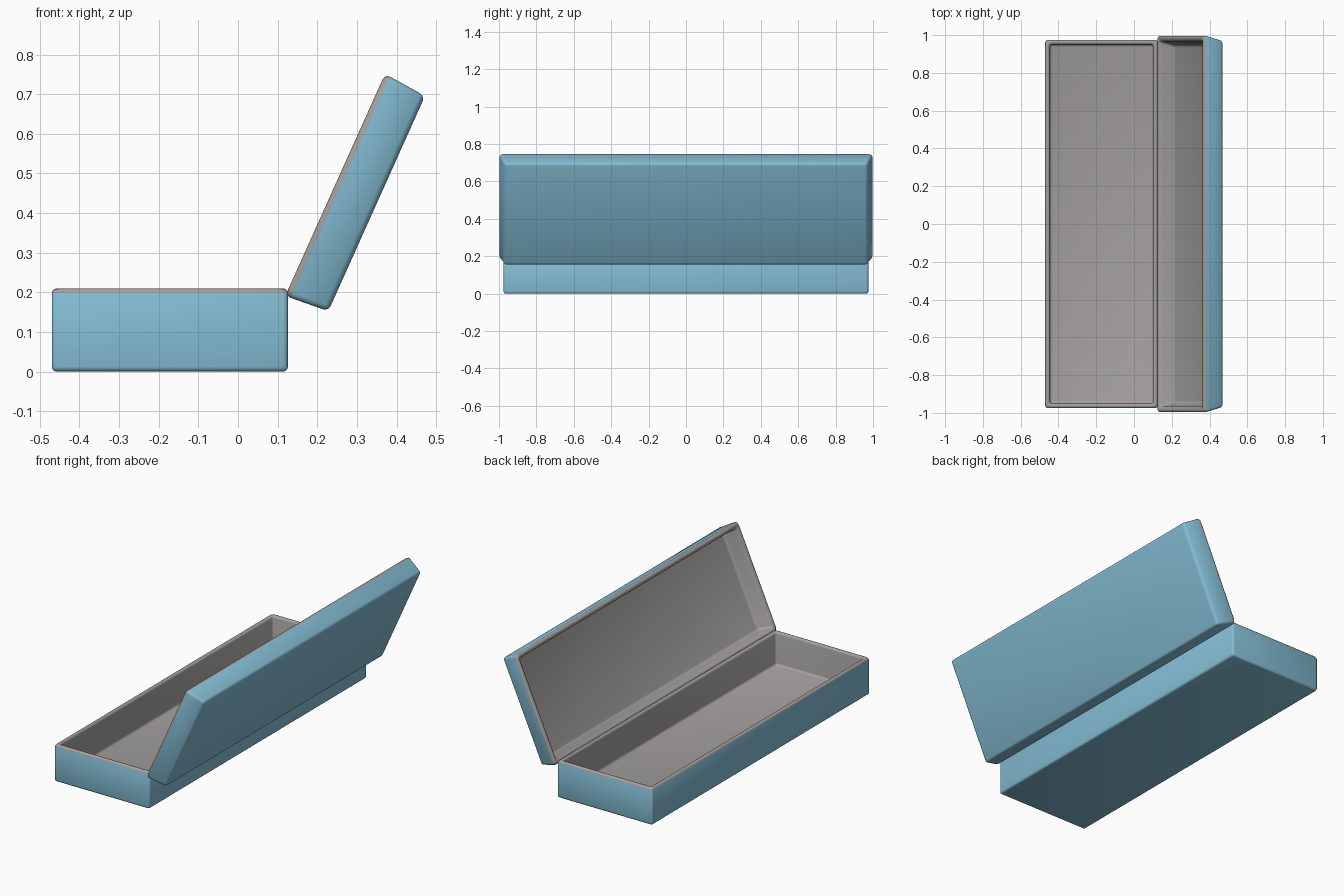
import bpy, bmesh, math

cube = bpy.data.objects.get("Cube")
if cube:
    bpy.data.objects.remove(cube, do_unlink=True)


def make_material(name, rgb):
    mat = bpy.data.materials.new(name)
    mat.use_nodes = True
    mat.diffuse_color = (*rgb, 1)
    mat.node_tree.nodes["Principled BSDF"].inputs["Base Color"].default_value = (*rgb, 1)
    return mat


blue = make_material("blue shell", (0.23, 0.51, 0.66))
grey = make_material("grey lining", (0.37, 0.355, 0.35))


def open_tray(name, sx, sy, height, wall, bevel, taper=1.0):
    """Hollow rounded tray, open upwards; taper scales its closed side."""
    def rectangle(scale, inset, z):
        x, y = sx * scale / 2 - inset, sy * scale / 2 - inset
        return [bm.verts.new((a * x, b * y, z))
                for a, b in ((-1, -1), (1, -1), (1, 1), (-1, 1))]

    bm = bmesh.new()
    floor_scale = taper + (1 - taper) * wall / height
    loops = [rectangle(taper, 0, 0), rectangle(1, 0, height),
             rectangle(1, wall, height), rectangle(floor_scale, wall, wall)]
    for low, high in zip(loops, loops[1:]):
        for i in range(4):
            j = (i + 1) % 4
            bm.faces.new((low[i], low[j], high[j], high[i]))
    bm.faces.new(loops[0][::-1])
    bm.faces.new(loops[-1])
    bmesh.ops.bevel(bm, geom=bm.edges[:], offset=bevel, segments=3,
                    profile=0.5, affect='EDGES', clamp_overlap=True)
    bmesh.ops.recalc_face_normals(bm, faces=bm.faces[:])

    # Lining covers the inside and the rounded rim
    for face in bm.faces:
        c = face.calc_center_median()
        scale = taper + (1 - taper) * c.z / height
        inside = (c.z > wall / 2 and abs(c.x) < sx * scale / 2 - wall / 2
                  and abs(c.y) < sy * scale / 2 - wall / 2)
        face.material_index = int(inside or c.z > height - bevel)
        face.smooth = True
    mesh = bpy.data.meshes.new(name)
    bm.to_mesh(mesh)
    bm.free()
    mesh.materials.append(blue)
    mesh.materials.append(grey)
    obj = bpy.data.objects.new(name, mesh)
    bpy.context.collection.objects.link(obj)
    return obj


# Lower box
base = open_tray("base_tray", 0.596, 1.95, 0.21, 0.025, 0.012)
base.location = (-0.172, 0, 0)

# Lid swung open past upright, its rim meeting the base at the hinge edge
lid = open_tray("open_lid", 0.614, 2.0, 0.115, 0.03, 0.014, taper=0.97)
lid.rotation_euler = (0, math.radians(-65.8), 0)
lid.location = (0.35, 0, 0.424)
